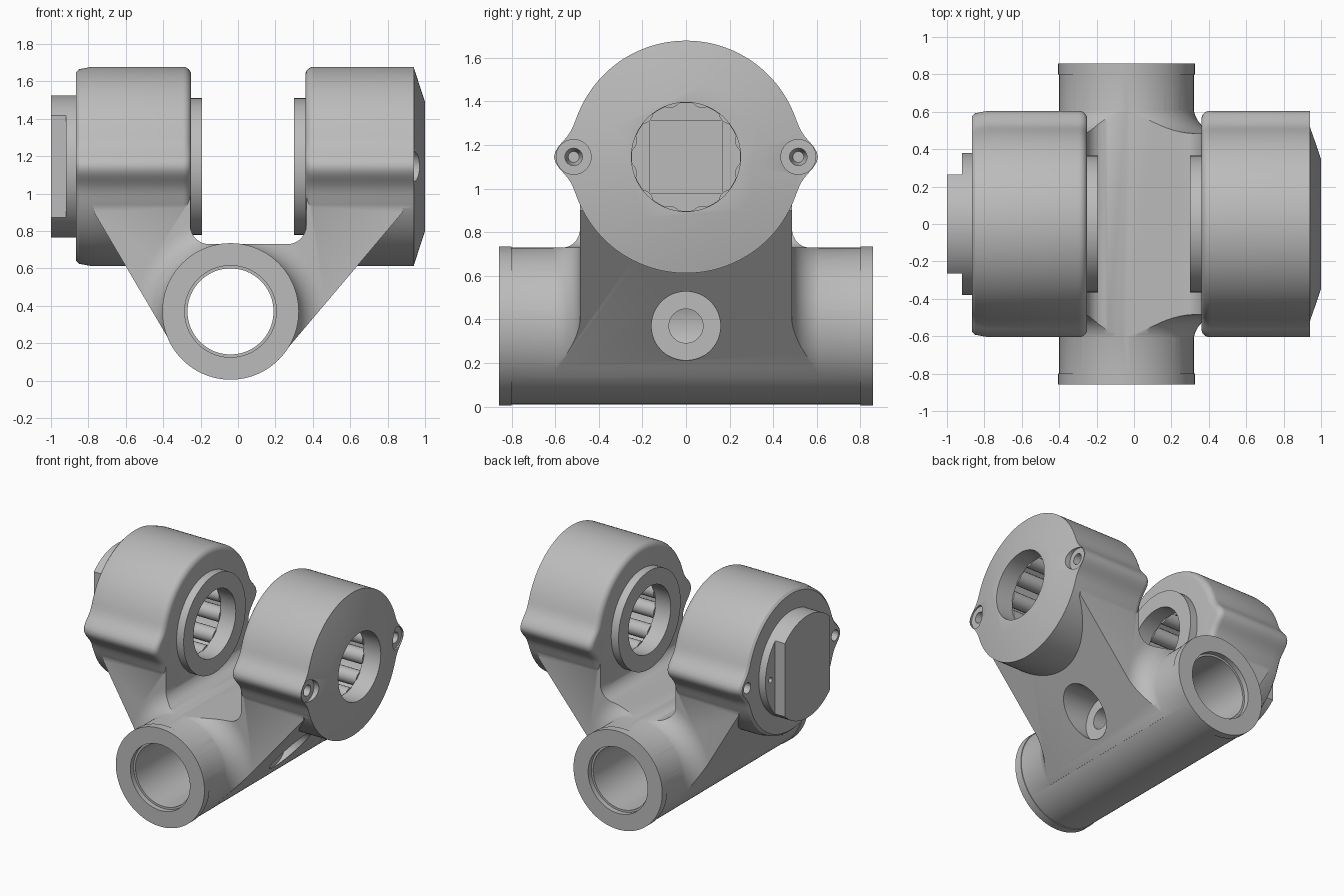
import bpy, bmesh, math
from math import cos, sin, pi, sqrt

if "Cube" in bpy.data.objects:
    bpy.data.objects.remove(bpy.data.objects["Cube"])

# One plain metal colour
GREY = (0.5, 0.5, 0.5, 1)
metal = bpy.data.materials.new("grey metal")
metal.use_nodes = True
metal.diffuse_color = GREY
metal.node_tree.nodes["Principled BSDF"].inputs["Base Color"].default_value = GREY

TUBE_X, TUBE_Z, TUBE_R = -0.04, 0.37, 0.36
DRUM_Z, DRUM_R = 1.145, 0.533


def make(name, bm):
    bmesh.ops.recalc_face_normals(bm, faces=bm.faces)
    mesh = bpy.data.meshes.new(name)
    bm.to_mesh(mesh)
    bm.free()
    mesh.materials.append(metal)
    ob = bpy.data.objects.new(name, mesh)
    bpy.context.collection.objects.link(ob)
    return ob


def loft(name, sections, axis="x", centre=(0, DRUM_Z), n=96, ear=0, closed=False):
    """Rings of (position, radius[, ear scale]) joined along an axis."""
    bm = bmesh.new()
    rings = []
    for pos, r, *amount in sections:
        ring = []
        for i in range(n):
            t = 2 * pi * i / n
            off = min(abs(t), abs(t - pi), abs(t - 2 * pi))
            k = amount[0] if amount else 1
            rr = r + ear * k * math.exp(-(off / 0.15) ** 2)
            u, v = centre[0] + rr * cos(t), centre[1] + rr * sin(t)
            ring.append(bm.verts.new((pos, u, v) if axis == "x" else (u, pos, v)))
        rings.append(ring)
    pairs = list(zip(rings, rings[1:]))
    if closed:
        pairs.append((rings[-1], rings[0]))
    else:
        bm.faces.new(rings[0])
        bm.faces.new(rings[-1])
    for a, b in pairs:
        for i in range(n):
            j = (i + 1) % n
            bm.faces.new((a[i], a[j], b[j], b[i]))
    return make(name, bm)


def box(name, x0, x1, y0, y1, z0, z1):
    return prism(name, [(x0, z0), (x1, z0), (x1, z1), (x0, z1)], y0, y1)


def prism(name, points, y0, y1):
    bm = bmesh.new()
    face = bm.faces.new([bm.verts.new((x, y0, z)) for x, z in points])
    out = bmesh.ops.extrude_face_region(bm, geom=[face])
    for v in out["geom"]:
        if isinstance(v, bmesh.types.BMVert):
            v.co.y = y1
    return make(name, bm)


def combine(ob, other, mode):
    mod = ob.modifiers.new("cut", "BOOLEAN")
    mod.operation, mod.solver, mod.object = mode, "EXACT", other
    bpy.context.view_layer.objects.active = ob
    bpy.ops.object.modifier_apply(modifier=mod.name)
    bpy.data.objects.remove(other)


def arc(cx, cz, r, a0, a1, n=8):
    return [(cx + r * cos(a0 + (a1 - a0) * i / n), cz + r * sin(a0 + (a1 - a0) * i / n))
            for i in range(n + 1)]


def rounded(pos, r, fillet, inward, n=6):
    """Rounded rim of a drum, starting at its end face."""
    return [(pos + inward * fillet * (1 - cos(pi / 2 * i / n)),
             r - fillet * (1 - sin(pi / 2 * i / n))) for i in range(n + 1)]


# Wedge-shaped yoke with a rounded valley between the arms
valley = arc(0.265, 0.83, 0.1, 0, -pi / 2) + arc(-0.155, 0.83, 0.1, -pi / 2, -pi)
yoke_outline = [(-0.255, 1.1), (-0.77, 1.1), (-0.77, 0.9), (-0.35, 0.187),
                (0.235, 0.137), (0.88, 0.9), (0.88, 1.1), (0.365, 1.1)]
casting = prism("yoke_casting", yoke_outline + valley, -0.75, 0.75)

# Slab width plus the flared fillet around the cross tube limits the yoke
limit = box("yoke_limit", -1.1, 1.1, -0.485, 0.485, 0.0, 1.3)
F = 0.15
flare = [(0.485 + F * (1 - sin(a)), TUBE_R - 0.003 + F * (1 - cos(a)))
         for a in [pi / 2 * i / 10 for i in range(11)]]
flare = [(-y, r) for y, r in reversed(flare)] + list(reversed(flare))
flare = sorted(flare)
combine(limit, loft("flare", flare, "y", (TUBE_X, TUBE_Z)), "UNION")
combine(casting, limit, "INTERSECT")

# Cross tube with slightly raised ends
raised = TUBE_R + 0.005
tube = loft("cross_tube", [(-0.858, raised), (-0.8, raised), (-0.8, TUBE_R),
                           (0.8, TUBE_R), (0.8, raised), (0.858, raised)],
            "y", (TUBE_X, TUBE_Z))
combine(casting, tube, "UNION")

# Two eared bearing drums
right = rounded(0.36, DRUM_R, 0.045, 1) + [(0.94, DRUM_R), (0.941, 0.525, 0), (1.0, 0.345, 0)]
left = rounded(-0.25, DRUM_R, 0.045, -1) + [(-0.78, DRUM_R), (-0.85, 0.52), (-0.865, 0.505)]
for name, sections in (("right_drum", right), ("left_drum", left)):
    combine(casting, loft(name, sections, ear=0.072, n=144), "UNION")

# Bores: cross tube, both drums with roller chambers, oil port, screw holes
cutters = [
    loft("tube_bore", [(-0.9, 0.245), (-0.82, 0.245), (-0.82, 0.23),
                       (0.82, 0.23), (0.82, 0.245), (0.9, 0.245)], "y", (TUBE_X, TUBE_Z)),
    loft("right_bore", [(0.2, 0.25), (0.43, 0.25), (0.43, 0.33), (0.86, 0.33),
                        (0.86, 0.25), (1.1, 0.25)]),
    loft("left_bore", [(-0.1, 0.25), (-0.32, 0.25), (-0.32, 0.33), (-0.78, 0.33),
                       (-0.78, 0.25), (-0.9, 0.25)]),
    loft("port", [(0.1, 0.078), (0.29, 0.078), (0.29, 0.158), (0.9, 0.158)],
         centre=(0, TUBE_Z), n=48),
]
for y in (-0.515, 0.515):
    cutters.append(loft("right_screw", [(0.8, 0.025), (0.86, 0.04), (0.93, 0.04),
                                        (0.93, 0.08), (1.1, 0.08)], centre=(y, DRUM_Z), n=32))
    cutters.append(loft("left_screw", [(-0.8, 0.04), (-0.9, 0.04)],
                        centre=(y, DRUM_Z), n=32))
for cutter in cutters:
    combine(casting, cutter, "DIFFERENCE")

# Thrust rings on the inner drum faces
parts = [casting]
for side, x0, x1 in (("left", -0.27, -0.192), ("right", 0.38, 0.3)):
    parts.append(loft(side + "_thrust_ring", [(x0, 0.365), (x1, 0.365), (x1, 0.248),
                                              (x0, 0.248)], closed=True))

# Needle rollers inside each drum
for side, x0, x1 in (("left", -0.785, -0.315), ("right", 0.425, 0.865)):
    for i in range(12):
        t = 2 * pi * (i + 0.5) / 12
        parts.append(loft(f"{side}_roller_{i + 1}", [(x0, 0.055), (x1, 0.055)],
                          centre=(0.29 * cos(t), DRUM_Z + 0.29 * sin(t)), n=20))

# End cap with two wrench flats, ledge holes and a square boss inside
cap = loft("end_cap", [(-0.84, 0.38), (-1.0, 0.38)])
for s in (-1, 1):
    y0, y1 = sorted((s * 0.265, s * 0.6))
    combine(cap, box("flat", -1.1, -0.92, y0, y1, 0.5, 1.8), "DIFFERENCE")
    combine(cap, loft("ledge_hole", [(-0.88, 0.02), (-0.95, 0.02)],
                      centre=(s * 0.32, DRUM_Z), n=24), "DIFFERENCE")
parts.append(cap)
parts.append(box("cap_square", -0.85, -0.825, -0.17, 0.17, DRUM_Z - 0.17, DRUM_Z + 0.17))

# Smooth shading with crisp edges
bpy.ops.object.select_all(action="DESELECT")
for ob in parts:
    ob.select_set(True)
bpy.context.view_layer.objects.active = casting
bpy.ops.object.shade_smooth_by_angle(angle=math.radians(30))
